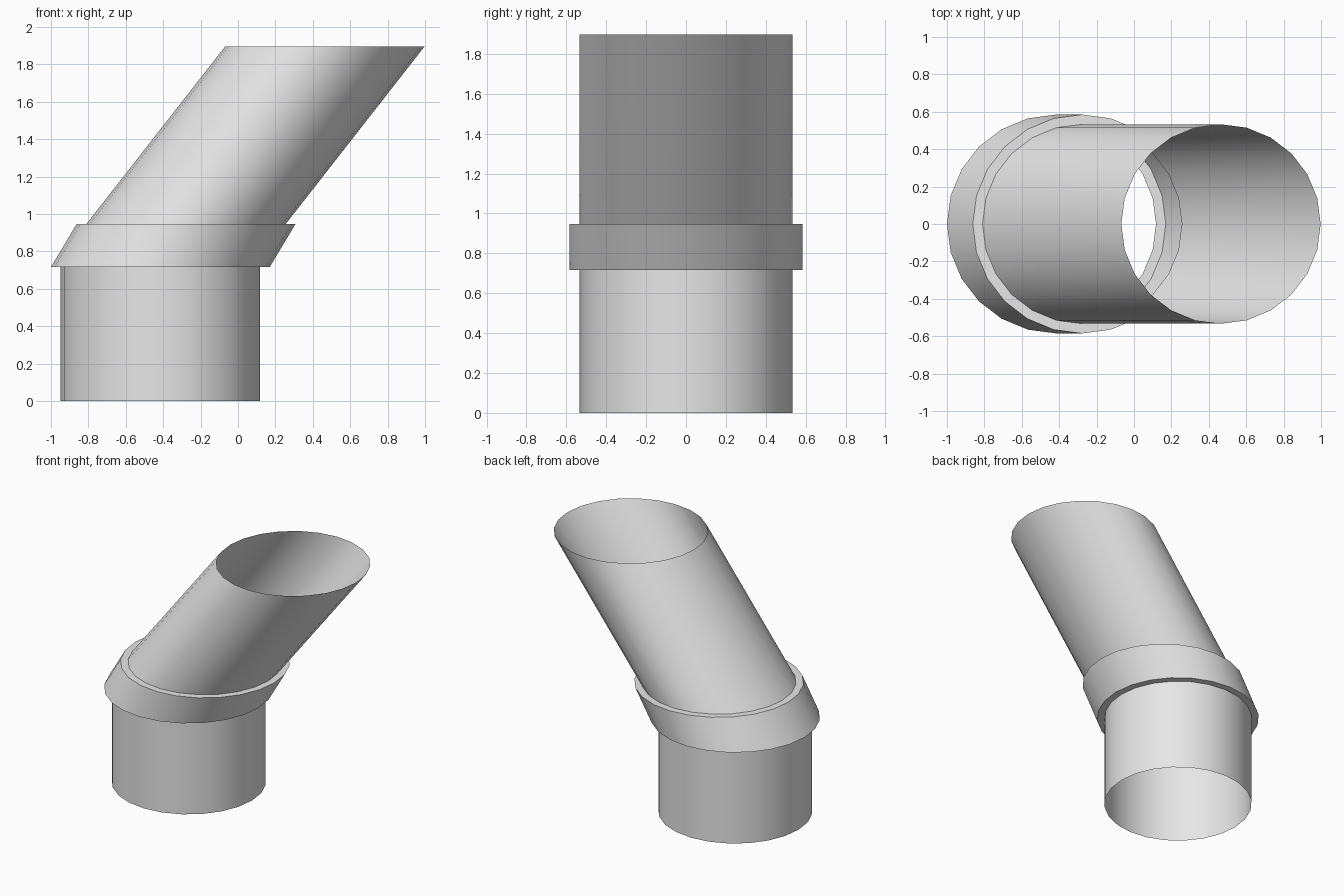
import bpy, bmesh, math

SIDES = 24

cube = bpy.data.objects.get("Cube")
if cube:
    bpy.data.objects.remove(cube, do_unlink=True)

# Plain grey
grey = bpy.data.materials.new("light grey")
grey.use_nodes = True
colour = (0.8, 0.8, 0.8, 1)
grey.diffuse_color = colour
grey.node_tree.nodes["Principled BSDF"].inputs["Base Color"].default_value = colour


def open_shell(name, rings):
    """Skin horizontal circles given as (centre x, z, radius)."""
    bm = bmesh.new()
    loops = []
    for cx, z, r in rings:
        angles = [2 * math.pi * i / SIDES for i in range(SIDES)]
        loops.append([bm.verts.new((cx + r * math.cos(a), r * math.sin(a), z))
                      for a in angles])
    for low, high in zip(loops, loops[1:]):
        for i in range(SIDES):
            j = (i + 1) % SIDES
            bm.faces.new((low[i], low[j], high[j], high[i]))
    mesh = bpy.data.meshes.new(name)
    bm.to_mesh(mesh)
    bm.free()
    mesh.materials.append(grey)
    obj = bpy.data.objects.new(name, mesh)
    bpy.context.collection.objects.link(obj)
    bpy.ops.object.select_all(action='DESELECT')
    obj.select_set(True)
    bpy.context.view_layer.objects.active = obj
    bpy.ops.object.shade_smooth_by_angle(angle=math.radians(30))
    return obj


PIPE, COLLAR = 0.533, 0.585
BASE_X, BEND_X, TOP_X = -0.415, -0.277, 0.465
BASE_Z, BEND_Z, TOP_Z = 0.717, 0.948, 1.897

# Upright pipe, open at both ends
open_shell("lower_pipe", [(BASE_X, 0, PIPE), (BASE_X, BASE_Z, PIPE)])

# Slanted collar with a flat lip below and above
open_shell("collar", [(BASE_X, BASE_Z, PIPE), (BASE_X, BASE_Z, COLLAR),
                      (BEND_X, BEND_Z, COLLAR), (BEND_X, BEND_Z, PIPE)])

# Leaning pipe cut level at the top
open_shell("upper_pipe", [(BEND_X, BEND_Z, PIPE), (TOP_X, TOP_Z, PIPE)])
